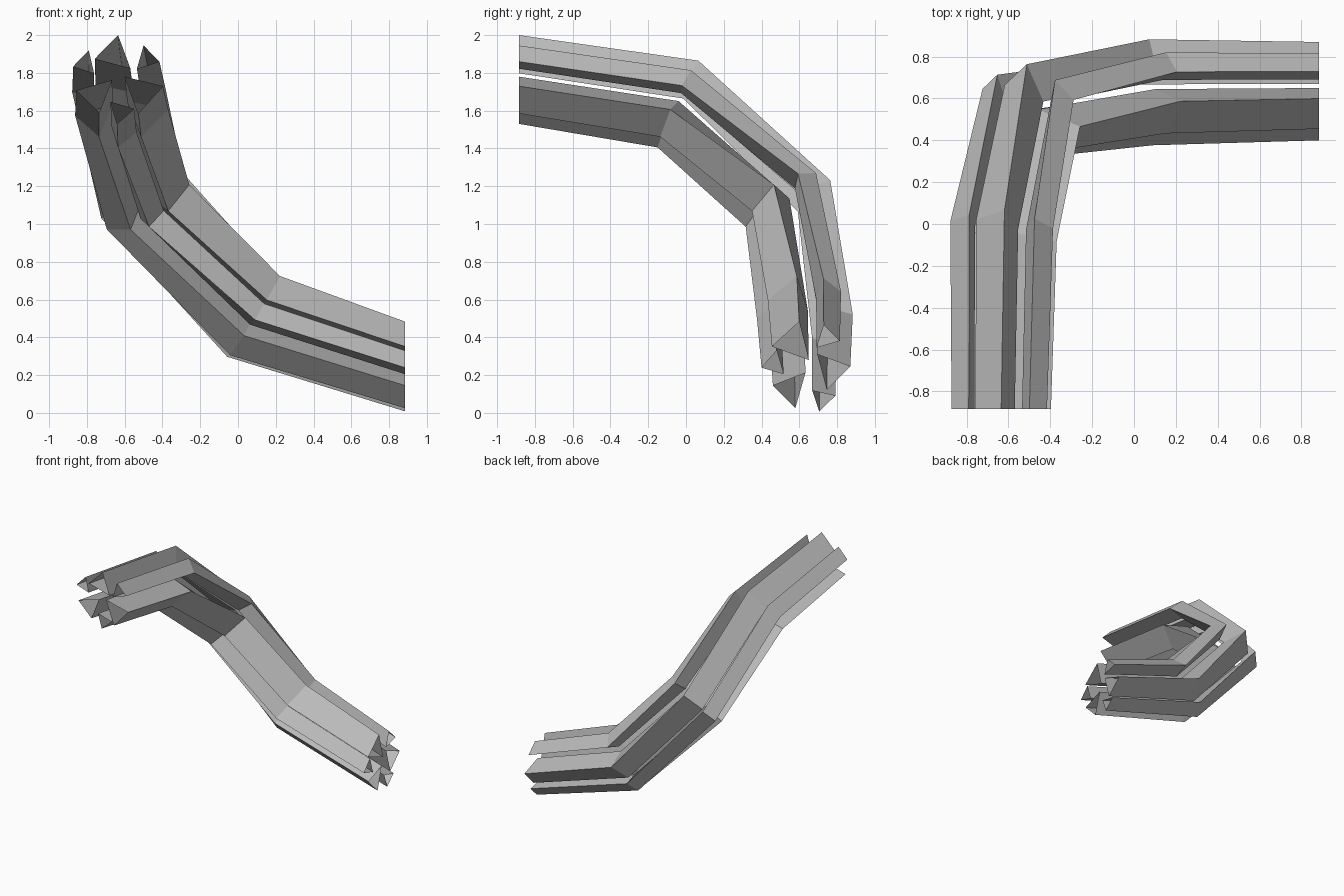
import bpy
import bmesh
from math import cos, sin, radians
from mathutils import Vector

if "Cube" in bpy.data.objects:
    bpy.data.objects.remove(bpy.data.objects["Cube"])

# One plain grey for the whole bundle
grey = bpy.data.materials.new("plain_grey")
grey.use_nodes = True
grey.diffuse_color = (0.5, 0.5, 0.5, 1)
grey.node_tree.nodes["Principled BSDF"].inputs["Base Color"].default_value = (0.5, 0.5, 0.5, 1)

# Path of the bundle: centre, scale and twist in degrees at each bend
STATIONS = [
    ((-0.64, -0.885, 1.77), 1.0, 0),
    ((-0.63, -0.04, 1.64), 1.08, 0),
    ((-0.495, 0.545, 1.11), 1.09, 17),
    ((0.08, 0.635, 0.505), 1.08, 33),
    ((0.885, 0.64, 0.24), 1.0, 35),
]

# Triangular cross-section of each strand, around the bundle centre
STRANDS = {
    "top_strand": [(0.005, 0.23), (-0.118, 0.105), (0.07, 0.055)],
    "upper_right_thin_strand": [(0.14, 0.175), (0.105, 0.052), (0.224, 0.09)],
    "right_strand": [(0.243, -0.04), (0.04, 0.01), (0.112, -0.185)],
    "bottom_thin_strand": [(0.0, -0.24), (0.09, -0.16), (-0.035, -0.123)],
    "left_strand": [(-0.095, -0.18), (-0.028, -0.008), (-0.215, -0.062)],
    "upper_left_thin_strand": [(-0.122, 0.028), (-0.15, 0.15), (-0.232, 0.065)],
}


def path_frames():
    """Centre and two scaled section axes at every bend, carried along the path."""
    points = [Vector(s[0]) for s in STATIONS]
    steps = [(b - a).normalized() for a, b in zip(points, points[1:])]
    normals = [Vector((0, 1, 0))]
    normals += [(a + b).normalized() for a, b in zip(steps, steps[1:])]
    normals.append(Vector((1, 0, 0)))
    up = Vector((0, 0, 1))
    frames = []
    for i, (_, scale, twist) in enumerate(STATIONS):
        if i:
            up = normals[i - 1].rotation_difference(normals[i]) @ up
        side = normals[i].cross(up)
        c, s = cos(radians(twist)), sin(radians(twist))
        frames.append((points[i], (side * c + up * s) * scale, (up * c - side * s) * scale))
    return frames


def make_strand(name, section, frames):
    """Open three-sided tube following the path."""
    bm = bmesh.new()
    rings = [[bm.verts.new(p + u * a + v * b) for a, b in section] for p, u, v in frames]
    for near, far in zip(rings, rings[1:]):
        for i in range(len(section)):
            j = (i + 1) % len(section)
            bm.faces.new((near[i], near[j], far[j], far[i]))
    bmesh.ops.recalc_face_normals(bm, faces=bm.faces)
    mesh = bpy.data.meshes.new(name)
    bm.to_mesh(mesh)
    bm.free()
    mesh.materials.append(grey)
    bpy.context.collection.objects.link(bpy.data.objects.new(name, mesh))


frames = path_frames()
for name, section in STRANDS.items():
    make_strand(name, section, frames)
